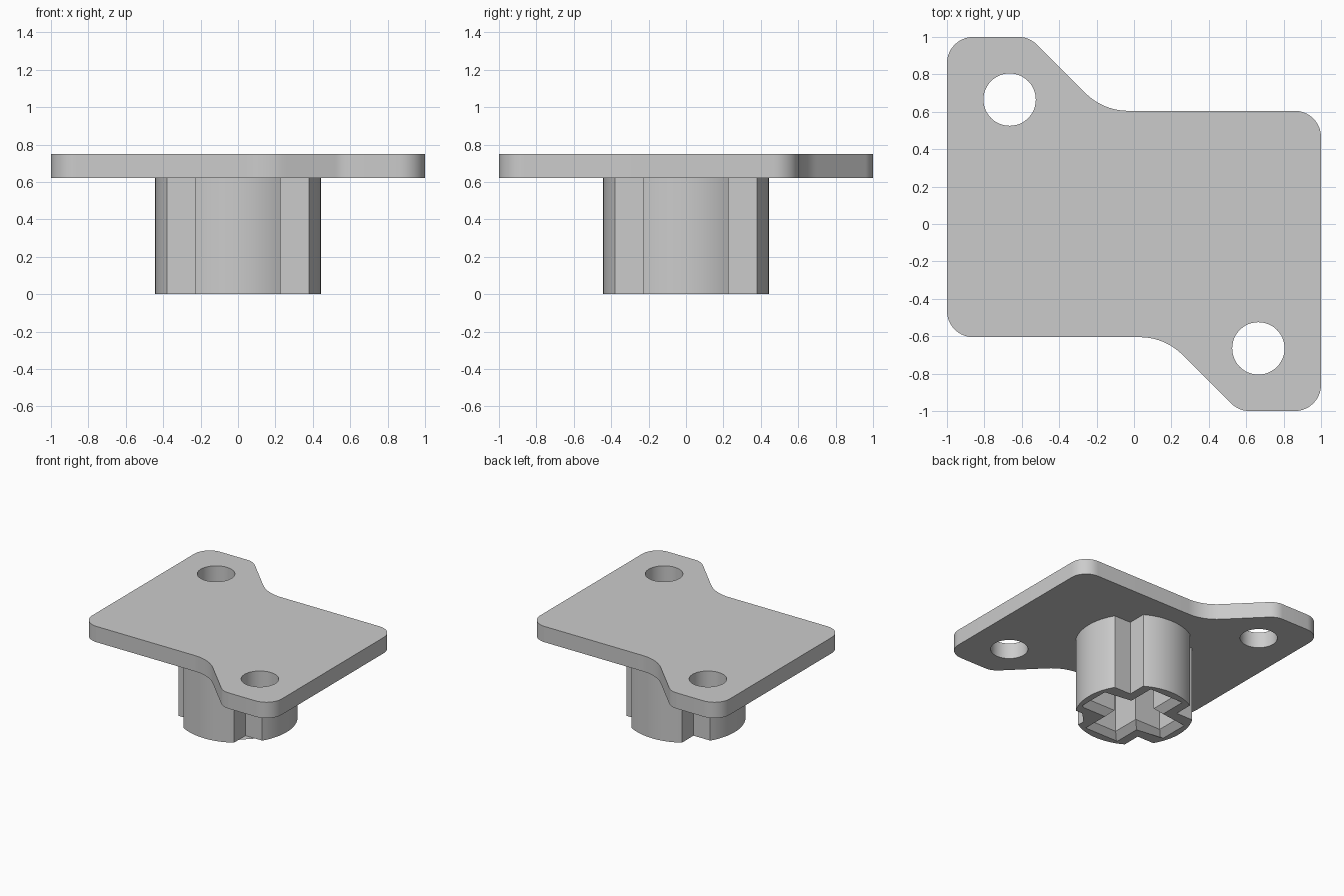
import bpy
import bmesh
import math
from mathutils import Vector

if "Cube" in bpy.data.objects:
    bpy.data.objects.remove(bpy.data.objects["Cube"])

grey = bpy.data.materials.new("light grey")
grey.diffuse_color = (0.6, 0.6, 0.6, 1)
grey.use_nodes = True
grey.node_tree.nodes["Principled BSDF"].inputs["Base Color"].default_value = grey.diffuse_color


def circle(cx, cy, r, n=48):
    return [(cx + r * math.cos(2 * math.pi * i / n),
             cy + r * math.sin(2 * math.pi * i / n)) for i in range(n)]


def rounded(corners, steps=10):
    """Round each (x, y, radius) corner of a closed outline."""
    out = []
    for i, (x, y, r) in enumerate(corners):
        p = Vector((x, y))
        a = (Vector(corners[i - 1][:2]) - p).normalized()
        b = (Vector(corners[(i + 1) % len(corners)][:2]) - p).normalized()
        half = math.acos(max(-1, min(1, a.dot(b)))) / 2
        centre = p + (a + b).normalized() * (r / math.sin(half))
        start = p + a * (r / math.tan(half)) - centre
        end = p + b * (r / math.tan(half)) - centre
        a0 = math.atan2(start.y, start.x)
        turn = math.atan2(start.x * end.y - start.y * end.x, start.dot(end))
        for k in range(steps + 1):
            t = a0 + turn * k / steps
            out.append((centre.x + r * math.cos(t), centre.y + r * math.sin(t)))
    return out


def extruded(name, loops, z0, z1):
    """Solid from an outline and its holes."""
    curve = bpy.data.curves.new(name, 'CURVE')
    curve.dimensions = '2D'
    curve.fill_mode = 'BOTH'
    curve.extrude = (z1 - z0) / 2
    for loop in loops:
        s = curve.splines.new('POLY')
        s.points.add(len(loop) - 1)
        for pt, (x, y) in zip(s.points, loop):
            pt.co = (x, y, 0, 1)
        s.use_cyclic_u = True
    ob = bpy.data.objects.new(name, curve)
    bpy.context.collection.objects.link(ob)
    ob.location.z = (z0 + z1) / 2
    bpy.ops.object.select_all(action='DESELECT')
    ob.select_set(True)
    bpy.context.view_layer.objects.active = ob
    bpy.ops.object.convert(target='MESH')
    ob = bpy.context.object
    ob.data.materials.clear()
    ob.data.materials.append(grey)
    bpy.ops.object.mode_set(mode='EDIT')
    bpy.ops.mesh.select_all(action='SELECT')
    bpy.ops.mesh.remove_doubles(threshold=0.0005)
    bpy.ops.mesh.normals_make_consistent(inside=False)
    bpy.ops.object.mode_set(mode='OBJECT')
    return ob


def shade(ob):
    bpy.ops.object.shade_smooth_by_angle(angle=math.radians(25))


# Mounting plate: half the outline, repeated by a half turn
half = [(1, 0.605, 0.14), (-0.165, 0.605, 0.325), (-0.56, 1, 0.14), (-1, 1, 0.14)]
outline = rounded(half + [(-x, -y, r) for x, y, r in half])
holes = [circle(-0.665, 0.665, 0.14), circle(0.665, -0.665, 0.14)]
shade(extruded("mounting_plate", [outline] + holes, 0.62, 0.75))

# Hollow boss: round outside with four square notches, cross-shaped socket inside
R, NOTCH, ARM, REACH, CHAMFER = 0.443, 0.228, 0.105, 0.34, 0.05
sweep = math.asin(NOTCH / R)
outer = []
for q in range(4):
    t = q * math.pi / 2
    c, s = math.cos(t), math.sin(t)
    for k in range(17):
        a = t + sweep * (k / 8 - 1)
        outer.append((R * math.cos(a), R * math.sin(a)))
    outer.append(((c - s) * NOTCH, (s + c) * NOTCH))


def cross(arm, reach):
    pts = []
    for q in range(4):
        c, s = math.cos(q * math.pi / 2), math.sin(q * math.pi / 2)
        for x, y in [(reach, -arm), (reach, arm), (arm, arm)]:
            pts.append((c * x - s * y, s * x + c * y))
    return pts


socket, mouth = cross(ARM, REACH), cross(ARM + CHAMFER, REACH + CHAMFER)
boss = extruded("hollow_boss", [outer, socket], 0, 0.62)

# Chamfer around the socket mouth
bm = bmesh.new()
bm.from_mesh(boss.data)
bmesh.ops.bisect_plane(bm, geom=bm.verts[:] + bm.edges[:] + bm.faces[:],
                       plane_co=(0, 0, -0.31 + CHAMFER), plane_no=(0, 0, 1))
for v in bm.verts:
    if v.co.z < -0.309:
        for p, m in zip(socket, mouth):
            if (v.co.xy - Vector(p)).length < 0.002:
                v.co.x, v.co.y = m
                break
bm.to_mesh(boss.data)
bm.free()
shade(boss)
